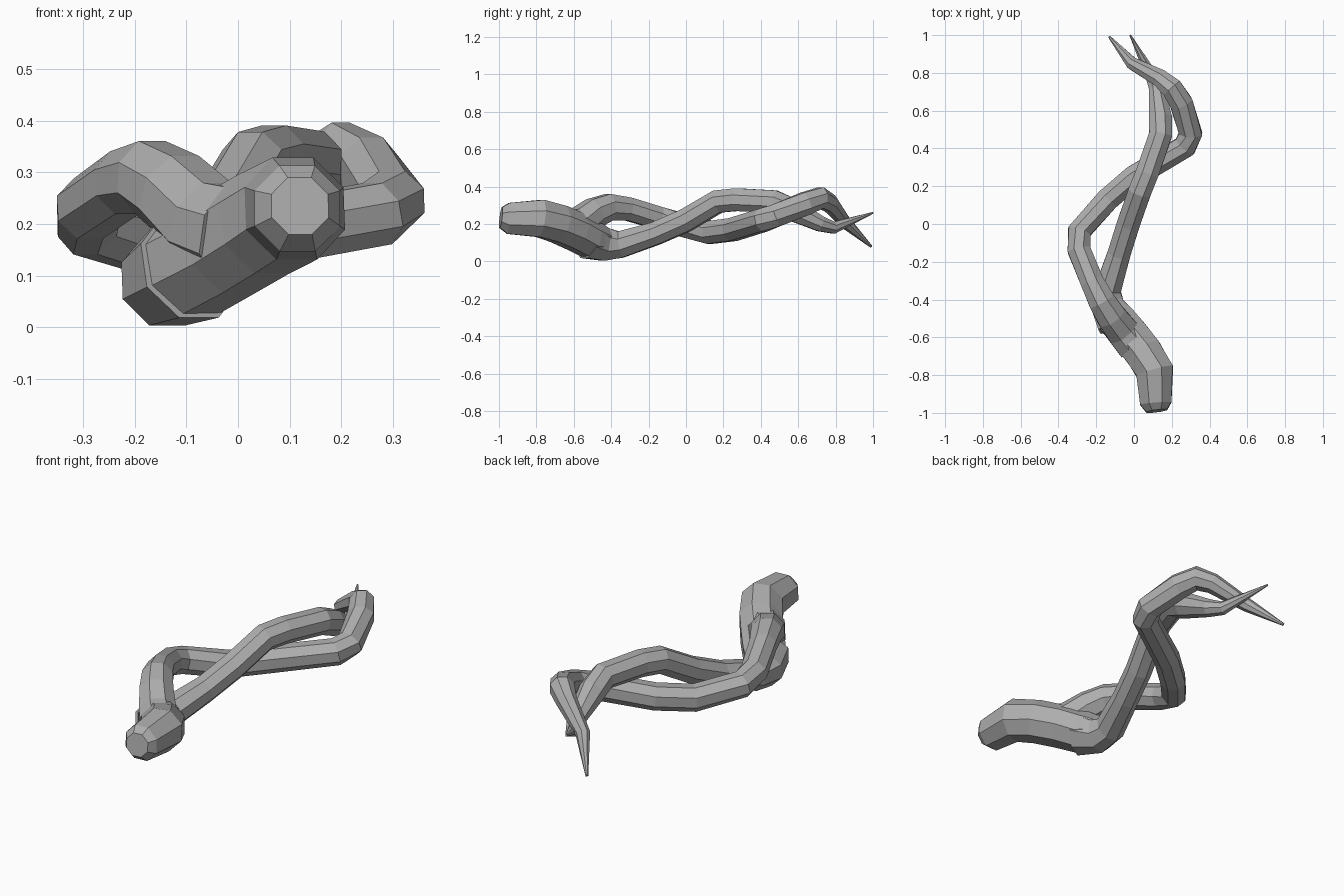
import bpy, bmesh, math
from mathutils import Vector

cube = bpy.data.objects.get("Cube")
if cube:
    bpy.data.objects.remove(cube)

grey = bpy.data.materials.new("root_grey")
grey.use_nodes = True
colour = (0.42, 0.42, 0.42, 1)
grey.diffuse_color = colour
grey.node_tree.nodes["Principled BSDF"].inputs["Base Color"].default_value = colour

SIDES = 8


def ring_around(bm, centre, along, radius):
    """Octagon of vertices across the path, with a flat side facing up."""
    side = along.cross(Vector((0, 0, 1))).normalized()
    up = side.cross(along)
    angles = [math.tau * (k + 0.5) / SIDES for k in range(SIDES)]
    return [bm.verts.new(centre + radius * (side * math.cos(a) + up * math.sin(a)))
            for a in angles]


def tube(name, path, radius_at):
    """Flat-shaded tube through the path, its radius given by a rule on y."""
    bm = bmesh.new()
    points = [Vector(p) for p in path]
    steps = [(b - a).normalized() for a, b in zip(points, points[1:])]
    before = [steps[0]] + steps
    after = steps + [steps[-1]]
    rings = [ring_around(bm, p, (a + b).normalized(), radius_at(p.y))
             for p, a, b in zip(points, before, after)]
    for near, far in zip(rings, rings[1:]):
        for k in range(SIDES):
            n = (k + 1) % SIDES
            bm.faces.new((near[k], near[n], far[n], far[k]))
    bm.faces.new(rings[0])
    bm.faces.new(rings[-1])
    bmesh.ops.recalc_face_normals(bm, faces=bm.faces)
    mesh = bpy.data.meshes.new(name)
    bm.to_mesh(mesh)
    bm.free()
    mesh.materials.append(grey)
    obj = bpy.data.objects.new(name, mesh)
    bpy.context.collection.objects.link(obj)


def trunk_radius(y):
    """Rounded at the blunt end, closing quickly inside the fork."""
    blunt_end = 0.06 + 0.75 * (y + 0.99)
    fork_end = 0.06 - (y + 0.4)
    return min(blunt_end, 0.108, fork_end)


def tendril_radius(swell, taper):
    """Swollen at the fork, even along the middle, tapering to a point."""
    def radius(y):
        root = swell * max(0, -0.3 - y)
        tip = 0.005 + taper * max(0, 1 - y)
        return min(0.066 + root, tip)
    return radius


# Thick blunt trunk, running into the fork
tube("trunk", [
    (.12, -.99, .235), (.115, -.95, .23), (.11, -.78, .23), (.05, -.68, .2),
    (-.02, -.59, .16), (-.09, -.51, .12), (-.14, -.4, .1)], trunk_radius)

# Tendril that arches up, swings wide and crosses underneath
tube("arching_tendril", [
    (0, -.64, .18), (-.06, -.57, .2), (-.12, -.49, .26), (-.17, -.41, .29),
    (-.22, -.31, .28), (-.29, -.14, .23), (-.29, -.04, .2), (-.14, .13, .155),
    (0, .25, .17), (.27, .41, .22), (.3, .48, .245), (.25, .64, .31),
    (.2, .72, .34), (.14, .77, .31), (-.01, .85, .21), (-.13, .99, .08)],
    tendril_radius(swell=0.1, taper=0.2))

# Tendril that stays low, then climbs over the other one
tube("low_tendril", [
    (-.09, -.52, .12), (-.14, -.43, .09), (-.14, -.35, .09), (-.08, -.16, .15),
    (-.03, 0, .22), (.03, .17, .32), (.07, .27, .33), (.14, .47, .32),
    (.14, .56, .28), (.12, .72, .2), (.09, .79, .18), (-.02, 1, .26)],
    tendril_radius(swell=0.22, taper=0.14))
